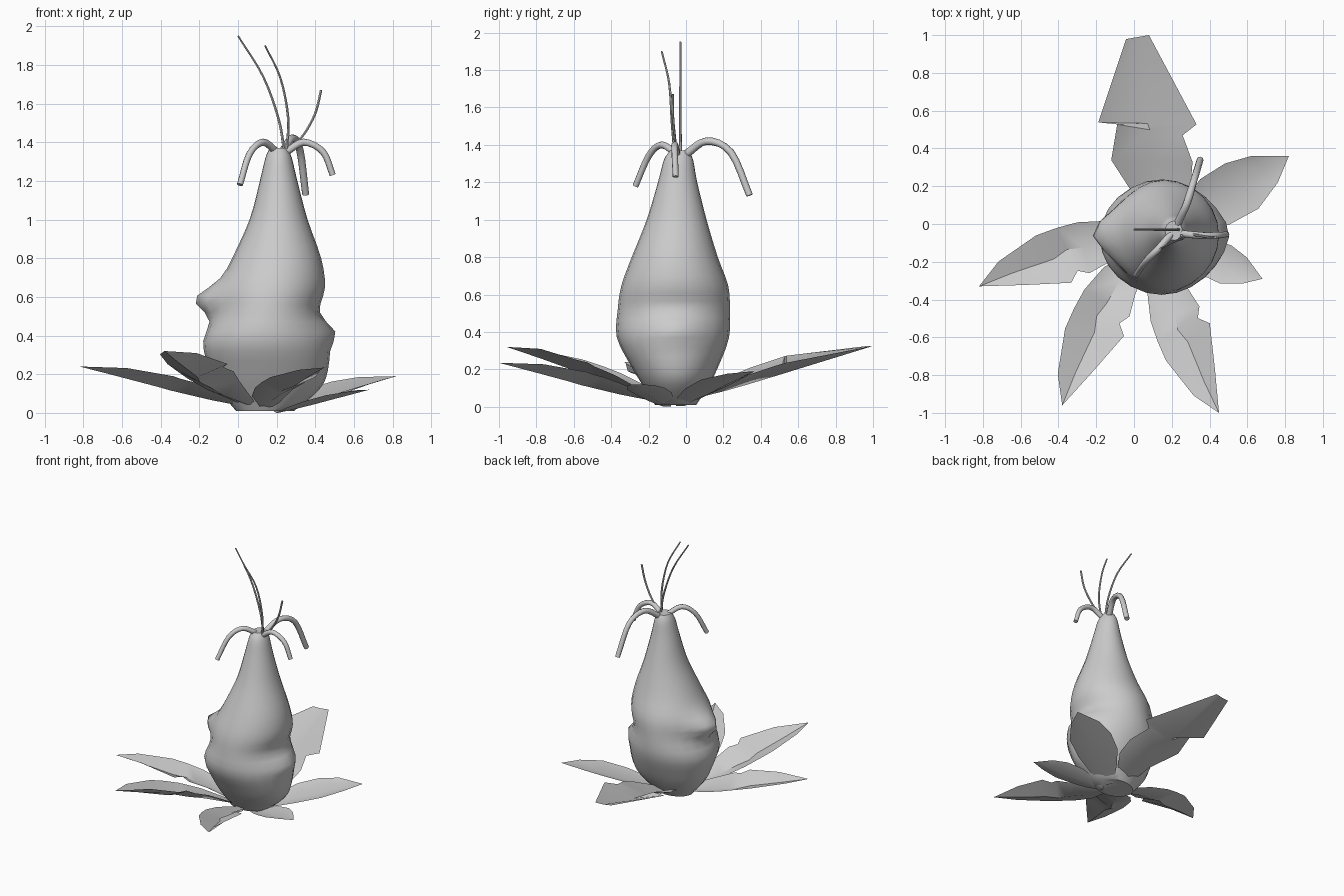
import bpy, bmesh
from math import sin, cos, tau, exp, radians
from mathutils import Vector

if "Cube" in bpy.data.objects:
    bpy.data.objects.remove(bpy.data.objects["Cube"])


def add_mesh(name, verts, faces, angle):
    me = bpy.data.meshes.new(name)
    me.from_pydata(verts, [], faces)
    bm = bmesh.new()
    bm.from_mesh(me)
    bmesh.ops.remove_doubles(bm, verts=bm.verts, dist=0.0005)
    bmesh.ops.recalc_face_normals(bm, faces=bm.faces)
    bm.to_mesh(me)
    bm.free()
    ob = bpy.data.objects.new(name, me)
    bpy.context.collection.objects.link(ob)
    bpy.ops.object.select_all(action='DESELECT')
    bpy.context.view_layer.objects.active = ob
    ob.select_set(True)
    bpy.ops.object.shade_smooth_by_angle(angle=radians(angle))
    return ob


def smooth_path(points, steps):
    """Catmull-Rom samples through the points."""
    p = [Vector(q) for q in points]
    p = [2 * p[0] - p[1]] + p + [2 * p[-1] - p[-2]]
    out = []
    for i in range(1, len(p) - 2):
        a, b, c, d = p[i - 1:i + 3]
        for k in range(steps):
            t = k / steps
            out.append(0.5 * (2 * b + (c - a) * t + (2 * a - 5 * b + 4 * c - d) * t * t
                              + (3 * b - a - 3 * c + d) * t ** 3))
    return out + [p[-2]]


# Pear-shaped body: rings of z, centre x, centre y, radius x, radius y
rings = [(0.01, .14, -.055, .15, .11), (.12, .16, -.055, .26, .18),
         (.22, .16, -.06, .305, .235), (.37, .145, -.07, .325, .30),
         (.52, .155, -.065, .265, .30), (.65, .175, -.06, .275, .285),
         (.80, .20, -.06, .23, .23), (1.0, .21, -.05, .15, .16),
         (1.2, .21, -.045, .097, .105), (1.32, .21, -.04, .068, .078),
         (1.37, .21, -.035, .045, .05)]
N = 24


def body_point(ring, k):
    z, cx, cy, rx, ry = ring
    x, y = cx + rx * cos(tau * k / N), cy + ry * sin(tau * k / N)
    if x < cx:    # pointed lump on the left
        x -= .12 * exp(-((z - .58) / .075) ** 2 - ((y + .05) / .12) ** 2)
    else:         # low bulge on the right
        x += .05 * exp(-((z - .42) / .06) ** 2 - ((y + .05) / .15) ** 2)
    return x, y, z


loops = smooth_path(rings, 3)
verts = [body_point(r, k) for r in loops for k in range(N)]
faces = [(i * N + k, i * N + (k + 1) % N, (i + 1) * N + (k + 1) % N, (i + 1) * N + k)
         for i in range(len(loops) - 1) for k in range(N)]
faces += [tuple(range(N)), tuple(range(len(verts) - N, len(verts)))]
add_mesh("body", verts, faces, 50)

# Leaf templates: along and across for the left edge, then for the right edge
torn = [(0, .03, 0, -.03), (.27, .06, .22, -.165), (.39, .09, .38, -.2), (.45, .06, .5, -.2),
        (.5, .115, .62, -.19), (.75, .06, .86, -.105), (1, 0, 1, 0)]
plain = [(0, .04, 0, -.04), (.2, .14, .18, -.14), (.37, .2, .37, -.19), (.58, .2, .61, -.205),
         (.77, .145, .83, -.12), (1, 0, 1, 0)]
broad = [(0, .03, 0, -.03), (.2, .1, .24, -.19), (.37, .21, .36, -.2), (.55, .18, .495, -.15),
         (.56, .275, .55, -.22), (.98, .135, 1, -.02 + .04)]


def leaf(name, rows, base, tip, z0, z1):
    base, tip = Vector(base), Vector(tip)
    d = tip - base
    n = Vector((-d.y, d.x))

    def at(t, w, lift):
        p = base + d * t + n * w
        rise = t * (.75 + .5 * t - .25 * t * t)
        return p.x, p.y, z0 + (z1 - z0) * rise + lift

    vs = []
    for tl, wl, tr, wr in rows:
        fold = .3 * (z1 - z0)
        hl = fold * max(0, 4 * tl * (1 - tl))
        hr = fold * .6 * max(0, 4 * tr * (1 - tr))
        vs += [at(tl, wl, hl), at((tl + tr) / 2, (wl + wr) / 2, 0), at(tr, wr, hr)]
    fs = [(3 * i + j, 3 * i + j + 1, 3 * i + j + 4, 3 * i + j + 3)
          for i in range(len(rows) - 1) for j in (0, 1)]
    add_mesh(name, vs, fs, 40)


leaf("back_leaf", broad, (.1, -.05), (.1, 1.0), .02, .325)
leaf("back_right_leaf", plain, (.2, -.03), (.82, .36), .005, .19)
leaf("right_leaf", plain, (.2, -.1), (.68, -.29), .0, .12)
leaf("front_right_leaf", torn, (.15, -.12), (.45, -1.0), .02, .235)
leaf("front_left_leaf", torn, (.08, -.12), (-.38, -.96), .03, .32)
leaf("left_leaf", torn, (.1, -.08), (-.82, -.33), .02, .24)


# Tubes growing from the top
def tube(name, points, r0, r1, sides):
    path = smooth_path(points, 4)
    vs, fs = [], []
    for i, p in enumerate(path):
        tangent = (path[min(i + 1, len(path) - 1)] - path[max(i - 1, 0)]).normalized()
        u = tangent.cross(Vector((.6, -.8, .1))).normalized()
        v = tangent.cross(u)
        r = r0 + (r1 - r0) * i / (len(path) - 1)
        vs += [p + r * (u * cos(tau * k / sides) + v * sin(tau * k / sides)) for k in range(sides)]
    for i in range(len(path) - 1):
        fs += [(i * sides + k, i * sides + (k + 1) % sides, (i + 1) * sides + (k + 1) % sides,
                (i + 1) * sides + k) for k in range(sides)]
    fs += [tuple(range(sides)), tuple(range(len(vs) - sides, len(vs)))]
    add_mesh(name, vs, fs, 50)


# Thick drooping tendrils
tube("left_tendril", [(.2, -.05, 1.35), (.13, -.13, 1.40), (.06, -.2, 1.34), (.01, -.27, 1.18)], .02, .016, 8)
tube("back_tendril", [(.23, .0, 1.35), (.28, .11, 1.42), (.32, .24, 1.36), (.35, .34, 1.13)], .022, .018, 8)
tube("right_tendril", [(.25, -.05, 1.35), (.34, -.06, 1.40), (.44, -.06, 1.35), (.49, -.055, 1.23)], .02, .016, 8)

# Thin upright whiskers
tube("left_whisker", [(.24, -.03, 1.35), (.21, -.03, 1.52), (.13, -.03, 1.74), (0, -.03, 1.95)], .008, .005, 6)
tube("middle_whisker", [(.25, -.06, 1.35), (.26, -.075, 1.52), (.22, -.09, 1.73), (.14, -.13, 1.90)], .008, .005, 6)
tube("right_whisker", [(.26, -.05, 1.35), (.34, -.06, 1.44), (.40, -.07, 1.55), (.43, -.07, 1.67)], .007, .007, 6)
